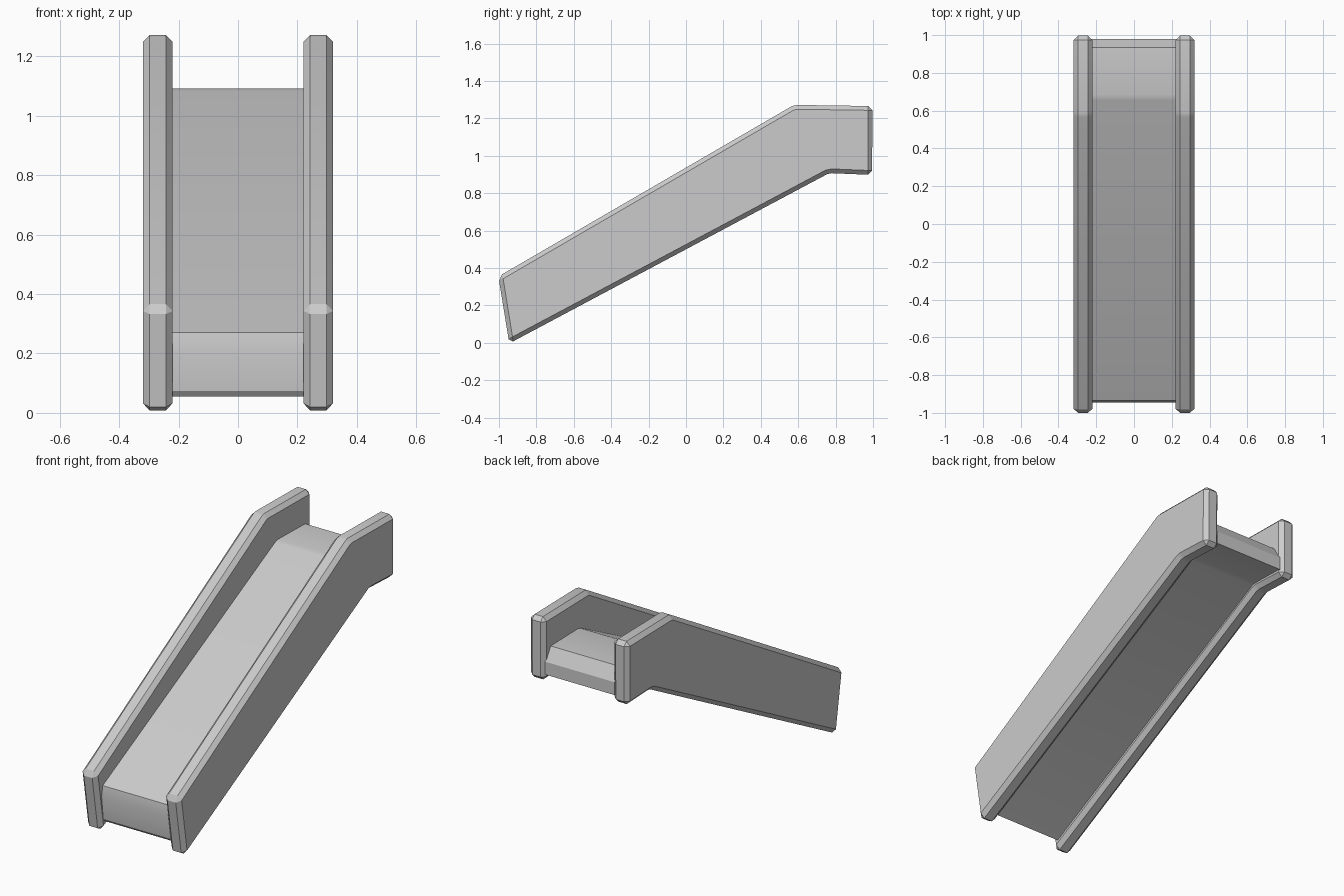
import bpy, bmesh
from math import radians

if "Cube" in bpy.data.objects:
    bpy.data.objects.remove(bpy.data.objects["Cube"])


def extrude_profile(name, profile, x0, x1, bevel=0.0):
    """Prism from a side (y, z) outline, spanning x0 to x1."""
    bm = bmesh.new()
    face = bm.faces.new([bm.verts.new((x0, y, z)) for y, z in profile])
    ext = bmesh.ops.extrude_face_region(bm, geom=[face])
    moved = [g for g in ext["geom"] if isinstance(g, bmesh.types.BMVert)]
    bmesh.ops.translate(bm, verts=moved, vec=(x1 - x0, 0, 0))
    bmesh.ops.recalc_face_normals(bm, faces=bm.faces)
    if bevel:
        # chamfer sharp edges only, leaving the gentle bends alone
        sharp = [e for e in bm.edges if e.calc_face_angle(0) > radians(35)]
        bmesh.ops.bevel(bm, geom=sharp, offset=bevel, offset_type='OFFSET',
                        segments=1, profile=0.5, affect='EDGES', clamp_overlap=False)
    mesh = bpy.data.meshes.new(name)
    bm.to_mesh(mesh)
    bm.free()
    obj = bpy.data.objects.new(name, mesh)
    bpy.context.collection.objects.link(obj)
    bpy.ops.object.select_all(action='DESELECT')
    obj.select_set(True)
    bpy.context.view_layer.objects.active = obj
    bpy.ops.object.shade_smooth_by_angle(angle=radians(22))
    return obj


# Side rails
rail = [(-1.003, 0.355), (0.565, 1.265), (0.59, 1.272), (0.997, 1.266),
        (0.995, 0.898), (0.78, 0.907), (0.755, 0.902), (-0.945, -0.003)]
for name, x in (("left_rail", -0.27), ("right_rail", 0.27)):
    extrude_profile(name, rail, x - 0.05, x + 0.05, 0.023)

# Sliding bed with top platform
bed = [(-0.935, 0.27), (0.655, 1.083), (0.685, 1.091), (0.935, 1.086),
       (0.98, 1.01), (0.98, 0.935), (0.775, 0.94), (0.745, 0.934),
       (-0.915, 0.055), (-0.93, 0.073), (-0.945, 0.21)]
extrude_profile("slide_bed", bed, -0.225, 0.225)
